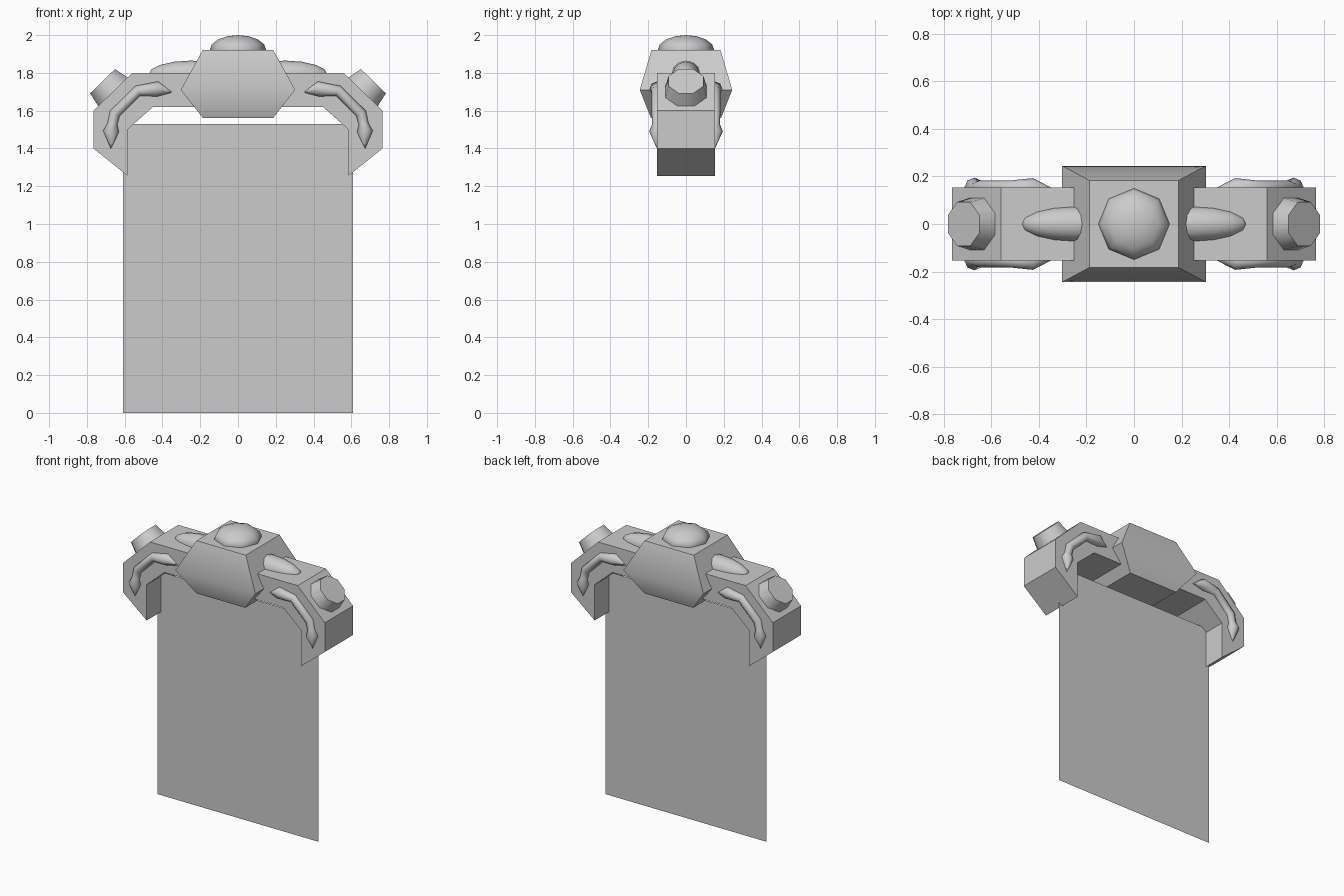
import bpy, bmesh, math
from mathutils import Matrix, Vector

if "Cube" in bpy.data.objects:
    bpy.data.objects.remove(bpy.data.objects["Cube"])

grey = bpy.data.materials.new("plain_grey")
grey.use_nodes = True
colour = (0.6, 0.6, 0.6, 1)
grey.diffuse_color = colour
grey.node_tree.nodes["Principled BSDF"].inputs["Base Color"].default_value = colour


def finish(obj, angle=0, axes=None):
    """Give the object its colour, shading and mirrored copies."""
    if not obj.data.materials:
        obj.data.materials.append(grey)
    bpy.ops.object.select_all(action='DESELECT')
    obj.select_set(True)
    bpy.context.view_layer.objects.active = obj
    if angle:
        bpy.ops.object.shade_smooth_by_angle(angle=math.radians(angle))
    if axes:
        mirror = obj.modifiers.new("Mirror", 'MIRROR')
        mirror.use_axis = axes
        mirror.use_mirror_merge = False
    return obj


def from_bmesh(name, bm, angle=0, axes=None):
    bmesh.ops.recalc_face_normals(bm, faces=bm.faces)
    mesh = bpy.data.meshes.new(name)
    bm.to_mesh(mesh)
    bm.free()
    obj = bpy.data.objects.new(name, mesh)
    bpy.context.collection.objects.link(obj)
    return finish(obj, angle, axes)


def ellipsoid(name, centre, radii, turn, axes=None, segments=8, rings=8):
    bm = bmesh.new()
    matrix = Matrix.Translation(centre) @ turn @ Matrix.Diagonal((*radii, 1))
    bmesh.ops.create_uvsphere(bm, u_segments=segments, v_segments=rings, radius=1, matrix=matrix)
    return from_bmesh(name, bm, 60, axes)


BOTH_SIDES = (True, False, False)
FOUR_WAYS = (True, True, False)

# Hanging sheet: one flat rectangle
bm = bmesh.new()
bm.faces.new([bm.verts.new(p) for p in
              ((-0.61, 0, 0), (0.61, 0, 0), (0.61, 0, 1.53), (-0.61, 0, 1.53))])
from_bmesh("hanging_sheet", bm)

# Shoulder arms: bent profile extruded through the depth
profile = [(0.15, 1.80), (0.56, 1.80), (0.765, 1.60), (0.765, 1.40),
           (0.585, 1.255), (0.585, 1.50), (0.45, 1.62), (0.15, 1.62)]
bm = bmesh.new()
face = bm.faces.new([bm.verts.new((x, -0.153, z)) for x, z in profile])
made = bmesh.ops.extrude_face_region(bm, geom=[face])["geom"]
bmesh.ops.translate(bm, vec=(0, 0.306, 0),
                    verts=[v for v in made if isinstance(v, bmesh.types.BMVert)])
from_bmesh("shoulder_arms", bm, axes=BOTH_SIDES)

# Centre block: three stacked rectangles, widest in the middle
bm = bmesh.new()
levels = []
for half_x, half_y, z in ((0.185, 0.185, 1.56), (0.303, 0.245, 1.71), (0.187, 0.183, 1.92)):
    levels.append([bm.verts.new((sx * half_x, sy * half_y, z))
                   for sx, sy in ((-1, -1), (1, -1), (1, 1), (-1, 1))])
for low, high in zip(levels, levels[1:]):
    for i in range(4):
        j = (i + 1) % 4
        bm.faces.new((low[i], low[j], high[j], high[i]))
bm.faces.new(levels[0])
bm.faces.new(levels[-1])
from_bmesh("centre_block", bm, 45)

# Dome on the centre block and bullet bosses on the arms
ellipsoid("top_dome", (0, 0, 1.92), (0.15, 0.15, 0.08), Matrix())
ellipsoid("arm_bosses", (0.25, 0, 1.79), (0.075, 0.075, 0.225),
          Matrix.Rotation(math.pi / 2, 4, 'Y'), BOTH_SIDES, 12)

# Tapered octagonal knobs on the sloped shoulders
slope_normal = Vector((0.2, 0, 0.205)).normalized()
bm = bmesh.new()
bmesh.ops.create_cone(bm, cap_ends=True, segments=8, radius1=0.119, radius2=0.1, depth=0.085,
                      matrix=Matrix.Translation(Vector((0.662, 0, 1.70)) + slope_normal * 0.036)
                      @ slope_normal.to_track_quat('Z', 'Y').to_matrix().to_4x4()
                      @ Matrix.Rotation(math.pi / 8, 4, 'Z'))
from_bmesh("shoulder_knobs", bm, 50, BOTH_SIDES)

# Arrow-ended rods along the front and back of each arm
path = [(0.35, 1.697, 0.001), (0.425, 1.715, 0.04), (0.53, 1.705, 0.029), (0.652, 1.585, 0.029),
        (0.665, 1.53, 0.026), (0.672, 1.49, 0.042), (0.673, 1.40, 0.001)]
curve = bpy.data.curves.new("arm_rods", 'CURVE')
curve.dimensions = '3D'
curve.bevel_depth = 1
curve.bevel_resolution = 2
spline = curve.splines.new('POLY')
spline.points.add(len(path) - 1)
for point, (x, z, radius) in zip(spline.points, path):
    point.co = (x, -0.153, z, 1)
    point.radius = radius
rods = bpy.data.objects.new("arm_rods", curve)
bpy.context.collection.objects.link(rods)
finish(rods)
bpy.ops.object.convert(target='MESH')
finish(bpy.context.object, 60, FOUR_WAYS)
